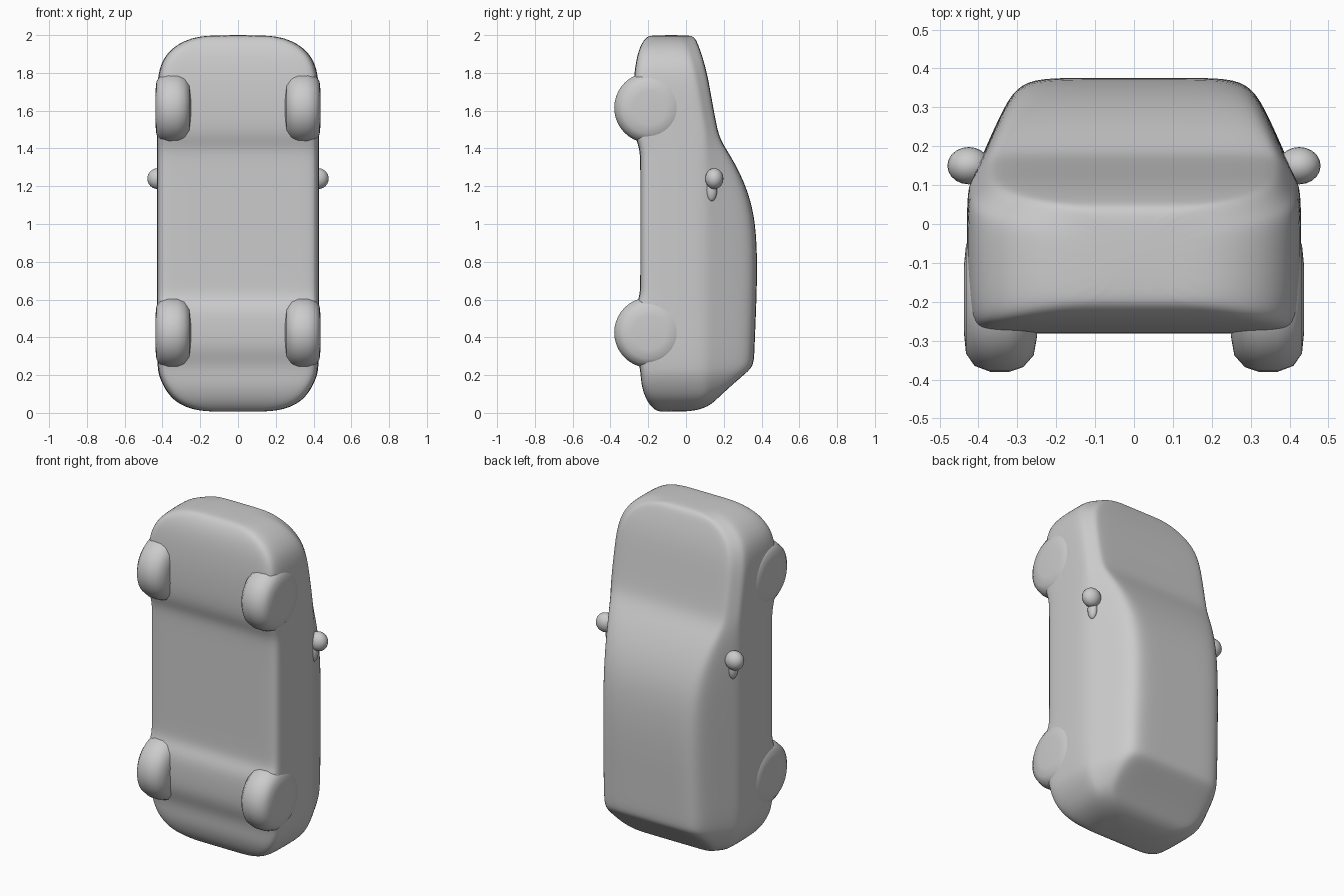
import bpy, bmesh, math

if "Cube" in bpy.data.objects:
    bpy.data.objects.remove(bpy.data.objects["Cube"])

grey = bpy.data.materials.new("plain grey")
grey.diffuse_color = (0.6, 0.6, 0.6, 1)
grey.use_nodes = True
grey.node_tree.nodes["Principled BSDF"].inputs["Base Color"].default_value = grey.diffuse_color


def finish(name, bm, levels=0):
    bmesh.ops.recalc_face_normals(bm, faces=bm.faces)
    me = bpy.data.meshes.new(name)
    bm.to_mesh(me)
    bm.free()
    me.materials.append(grey)
    me.polygons.foreach_set("use_smooth", [True] * len(me.polygons))
    ob = bpy.data.objects.new(name, me)
    bpy.context.collection.objects.link(ob)
    if levels:
        ob.modifiers.new("smooth", 'SUBSURF').levels = levels
        ob.modifiers["smooth"].render_levels = levels
    return ob


def section(w, yb, yt):
    """Half outline of the body from the underside round to the roof."""
    ys = min(0.1, yt - 0.07)
    h = yt - ys
    k = 0.3 + 0.7 * h / 0.275
    c = min(0.04, (ys - yb) * 0.3)
    half = [(w * 0.45, yb), (w - 2 * c, yb), (w - 0.6 * c, yb + 0.15 * c),
            (w - 0.1 * c, yb + c), (w, (yb + ys) / 2), (w, ys - 0.02)]
    for d, t in ((0.02, 0.12), (0.05, 0.36), (0.095, 0.73),
                 (0.13, 0.92), (0.185, 1.0)):
        half.append((max(w - d * k, w * 0.4), ys + h * t))
    half.append((half[-1][0] * 0.5, yt))
    return half + [(-x, y) for x, y in reversed(half)]


# body: height along the car, half width, underside, roof
stations = [
    (0.006, 0.12, -0.13, -0.03), (0.012, 0.22, -0.16, 0.06),
    (0.04, 0.30, -0.19, 0.13), (0.08, 0.355, -0.215, 0.17),
    (0.14, 0.395, -0.235, 0.235), (0.20, 0.42, -0.24, 0.305),
    (0.24, 0.425, -0.245, 0.35), (0.28, 0.428, -0.255, 0.36),
    (0.35, 0.43, -0.28, 0.363), (0.45, 0.43, -0.282, 0.367),
    (0.55, 0.43, -0.278, 0.371), (0.61, 0.43, -0.245, 0.373),
    (0.68, 0.43, -0.242, 0.375), (0.85, 0.43, -0.242, 0.377),
    (1.05, 0.43, -0.242, 0.363), (1.20, 0.43, -0.242, 0.318),
    (1.32, 0.43, -0.242, 0.26), (1.40, 0.43, -0.245, 0.21),
    (1.46, 0.43, -0.27, 0.176), (1.54, 0.43, -0.282, 0.158),
    (1.68, 0.43, -0.282, 0.133), (1.78, 0.425, -0.275, 0.115),
    (1.86, 0.405, -0.265, 0.095), (1.92, 0.36, -0.25, 0.075),
    (1.96, 0.305, -0.232, 0.06), (1.99, 0.23, -0.21, 0.045),
    (2.0, 0.13, -0.18, 0.015)]
bm = bmesh.new()
rings = [[bm.verts.new((x, y, z)) for x, y in section(w, yb, yt)]
         for z, w, yb, yt in stations]
n = len(rings[0])
for a, b in zip(rings, rings[1:]):
    for i in range(n):
        j = (i + 1) % n
        bm.faces.new((a[i], a[j], b[j], b[i]))
bm.faces.new(rings[0])
bm.faces.new(rings[-1])
finish("car_body", bm, 2)


# wheels: a rounded tyre profile spun about the sideways axis
tyre = [(0.25, 0.0), (0.25, 0.10), (0.258, 0.145), (0.285, 0.175),
        (0.32, 0.187), (0.37, 0.187), (0.41, 0.172), (0.432, 0.14),
        (0.437, 0.09), (0.437, 0.0)]
for end, z in (("rear", 0.425), ("front", 1.615)):
    for side, s in (("left", -1), ("right", 1)):
        bm = bmesh.new()
        pts = [bm.verts.new((s * x, -0.193 + r, z)) for x, r in tyre]
        edges = [bm.edges.new(e) for e in zip(pts, pts[1:])]
        bmesh.ops.spin(bm, geom=pts + edges, cent=(0, -0.193, z),
                       axis=(1, 0, 0), angle=2 * math.pi, steps=40)
        bmesh.ops.remove_doubles(bm, verts=bm.verts, dist=0.0005)
        finish(f"{end}_{side}_wheel", bm)


# door mirrors with a small foot under each
def blob(name, centre, radii):
    bm = bmesh.new()
    bmesh.ops.create_uvsphere(bm, u_segments=20, v_segments=12, radius=1)
    for v in bm.verts:
        v.co = [c + r * p for c, r, p in zip(centre, radii, v.co)]
    finish(name, bm)


for side, s in (("left", -1), ("right", 1)):
    blob(f"{side}_mirror", (s * 0.425, 0.15, 1.24), (0.055, 0.048, 0.055))
    blob(f"{side}_mirror_foot", (s * 0.405, 0.135, 1.18), (0.025, 0.03, 0.06))
